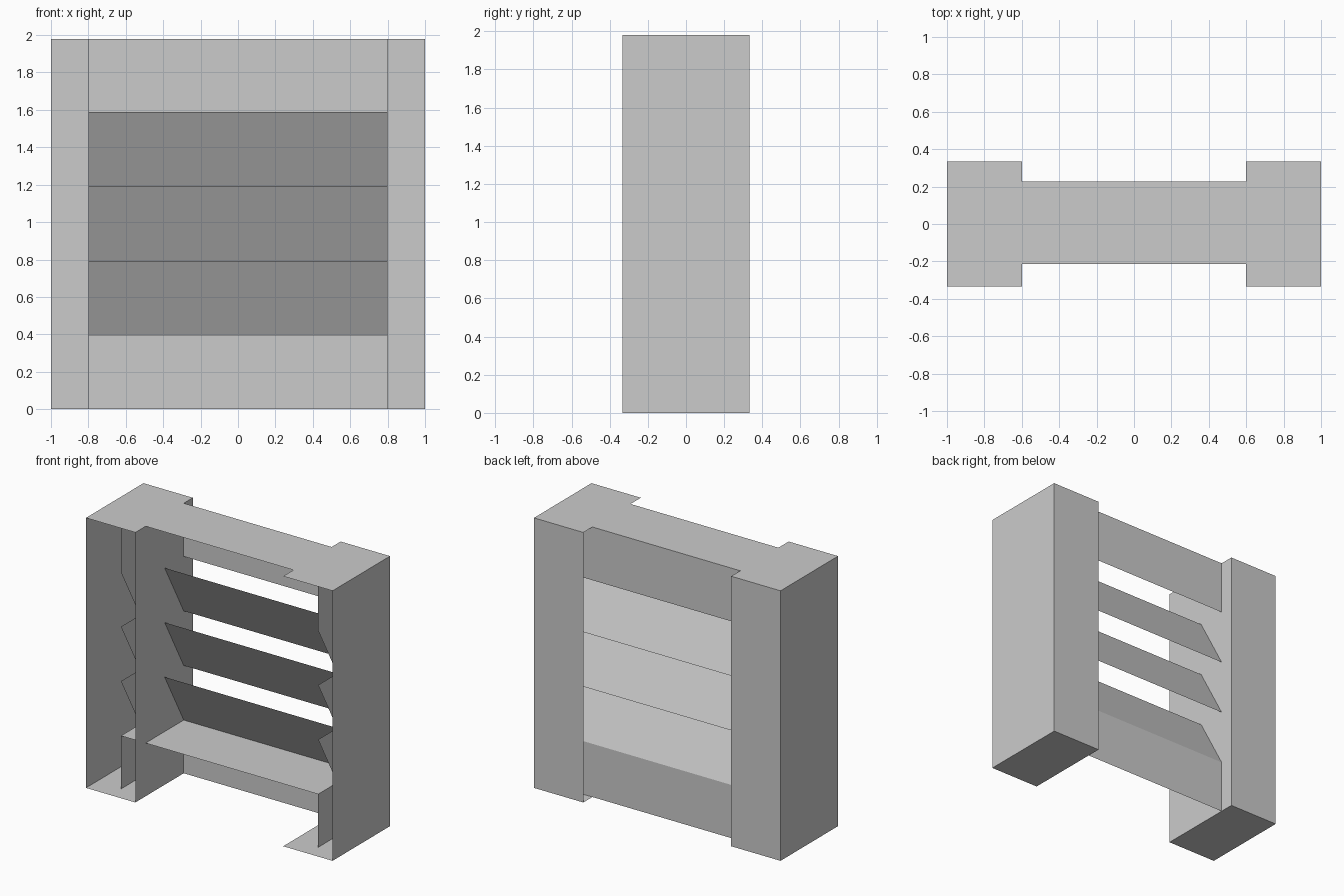
import bpy, bmesh

if "Cube" in bpy.data.objects:
    bpy.data.objects.remove(bpy.data.objects["Cube"])

H, D = 1.98, 0.333                   # height and half depth
OUT, INN, END = 1.0, 0.6, 0.8        # post outer x, post inner x, louvre end x
YF, YM, YB = -0.214, 0.007, 0.228    # louvre core: front, middle, back
LEVELS = [0.39, 0.79, 1.19, 1.59]    # slat edge heights


def sheet(name, *polygons):
    """Flat open panels, one polygon per list of corner points."""
    bm = bmesh.new()
    for pts in polygons:
        bm.faces.new([bm.verts.new(p) for p in pts])
    bmesh.ops.remove_doubles(bm, verts=bm.verts[:], dist=1e-5)
    mesh = bpy.data.meshes.new(name)
    bm.to_mesh(mesh)
    bm.free()
    obj = bpy.data.objects.new(name, mesh)
    bpy.context.collection.objects.link(obj)
    return obj


def across(x0, x1, a, b):
    """Quad spanning x0..x1 between two (y, z) profile points."""
    return [(x1, *a), (x0, *a), (x0, *b), (x1, *b)]


def side(x, profile):
    """Polygon in the plane of constant x."""
    return [(x, y, z) for y, z in profile]


def rect(y0, y1, z0, z1):
    return [(y0, z0), (y1, z0), (y1, z1), (y0, z1)]


# Posts: outer side, back and floor, open at the front
for label, s in (("left", -1), ("right", 1)):
    x0, x1 = sorted((s * INN, s * OUT))
    sheet(label + "_post",
          side(s * OUT, rect(-D, D, 0, H)),
          across(x0, x1, (D, 0), (D, H)),
          across(x0, x1, (-D, 0), (D, 0)))

    # Louvre end plate with saw-tooth outline
    teeth = [[(YF, t), (YM, t), (YB, b), (YM, b)]
             for b, t in zip(LEVELS, LEVELS[1:])]
    blocks = [rect(YF, YB, 0, LEVELS[0]), rect(YF, YB, LEVELS[-1], H)]
    sheet(label + "_end_plate", *[side(s * END, p) for p in blocks + teeth])

# Inner wall, present on the left post only
sheet("inner_wall", side(-INN, rect(-D, D, 0, H)))

# Notched top plate
sheet("top_plate", [(x, y, H) for x, y in (
    (-OUT, -D), (-INN, -D), (-INN, YF), (INN, YF), (INN, -D), (OUT, -D),
    (OUT, D), (INN, D), (INN, YB), (-INN, YB), (-INN, D), (-OUT, D))])

# Back boards, lower shelf and slanted slats
sheet("upper_back_board", across(-END, END, (YB, LEVELS[-1]), (YB, H)))
sheet("lower_back_board", across(-END, END, (YB, 0), (YB, LEVELS[0])))
sheet("lower_shelf", across(-END, END, (YF, LEVELS[0]), (YB, LEVELS[0])))
for i, (b, t) in enumerate(zip(LEVELS, LEVELS[1:])):
    sheet(f"slat_{i + 1}", across(-END, END, (YB, b), (YM, t)))
